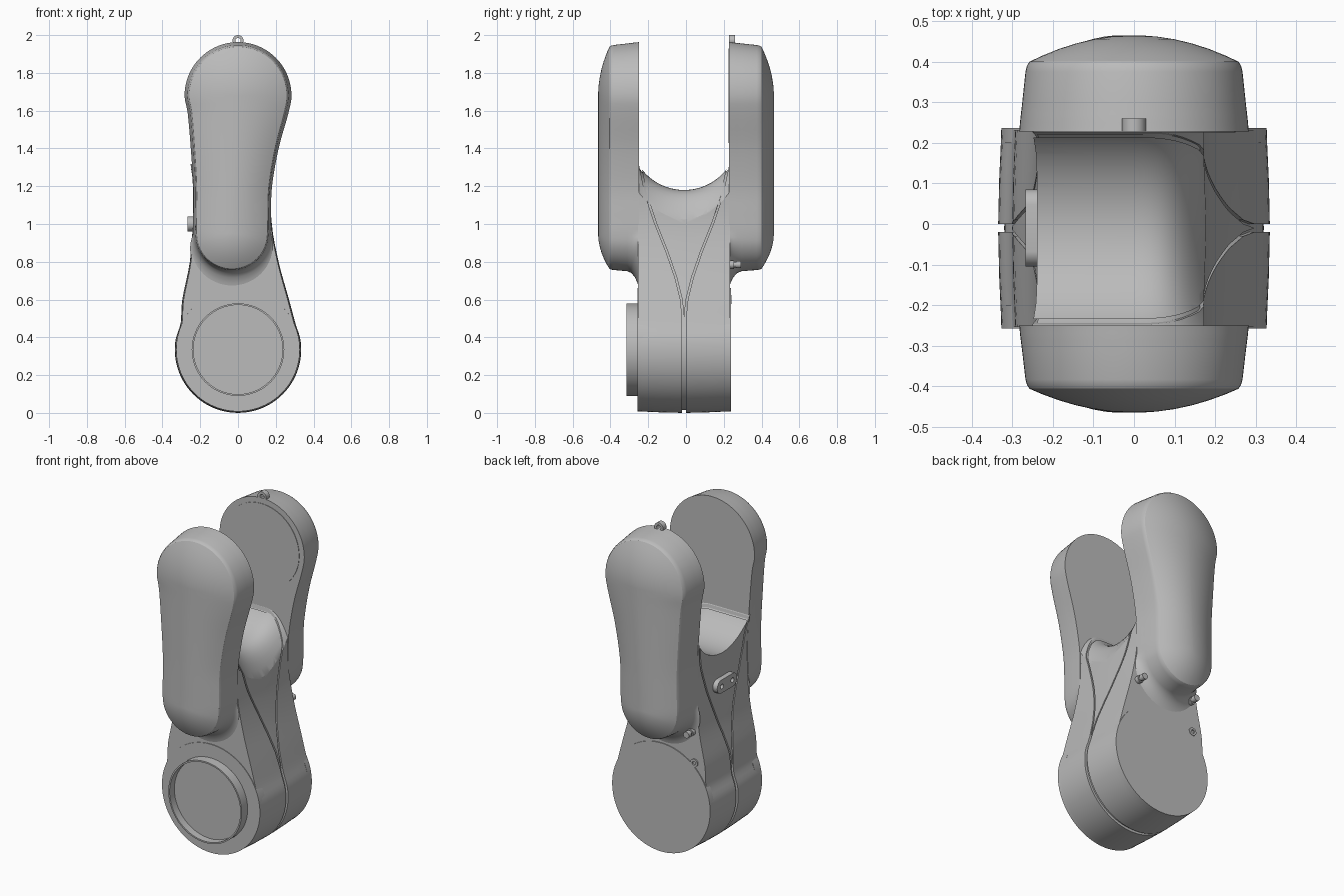
import bpy, bmesh
from math import radians, sin, cos, pi, sqrt
from mathutils import Vector

if "Cube" in bpy.data.objects:
    bpy.data.objects.remove(bpy.data.objects["Cube"])

grey = bpy.data.materials.new("cast grey")
grey.use_nodes = True
grey.diffuse_color = (0.5, 0.5, 0.5, 1)
grey.node_tree.nodes["Principled BSDF"].inputs["Base Color"].default_value = (0.5, 0.5, 0.5, 1)


def select(ob):
    bpy.ops.object.select_all(action='DESELECT')
    ob.select_set(True)
    bpy.context.view_layer.objects.active = ob


def smooth(ob):
    select(ob)
    bpy.ops.object.shade_smooth_by_angle(angle=radians(30))


def loft(name, rings, closed=False):
    """Skin a list of equal point rings, capped unless the loft closes on itself."""
    bm = bmesh.new()
    vs = [[bm.verts.new(p) for p in ring] for ring in rings]
    n = len(vs[0])
    pairs = list(zip(vs, vs[1:])) + ([(vs[-1], vs[0])] if closed else [])
    for a, b in pairs:
        for i in range(n):
            j = (i + 1) % n
            bm.faces.new((a[i], a[j], b[j], b[i]))
    if not closed:
        bm.faces.new(vs[0])
        bm.faces.new(vs[-1])
    bmesh.ops.recalc_face_normals(bm, faces=bm.faces)
    mesh = bpy.data.meshes.new(name)
    bm.to_mesh(mesh)
    bm.free()
    ob = bpy.data.objects.new(name, mesh)
    mesh.materials.append(grey)
    bpy.context.collection.objects.link(ob)
    smooth(ob)
    return ob


def turned(name, profile, cx, cz, closed=False, n=64):
    """Turn (radius, y) points around an axis along y."""
    return loft(name, [[(cx + r * cos(2 * pi * i / n), y, cz + r * sin(2 * pi * i / n))
                        for i in range(n)] for r, y in profile], closed)


def cut(ob, cutter):
    cutter.hide_render = True
    mod = ob.modifiers.new("cut", 'BOOLEAN')
    mod.object, mod.operation, mod.solver = cutter, 'DIFFERENCE', 'EXACT'
    select(ob)
    bpy.ops.object.modifier_apply(modifier=mod.name)
    bpy.data.objects.remove(cutter)


def arc(cx, cz, r, a0, a1, steps=11):
    return [(cx + r * cos(radians(a0 + (a1 - a0) * i / steps)),
             cz + r * sin(radians(a0 + (a1 - a0) * i / steps))) for i in range(steps + 1)]


def rounded(points, sub=4):
    """Closed smooth curve through the points."""
    pts = [Vector(p) for p in points]
    out = []
    for i in range(len(pts)):
        a, b, c, d = (pts[(i + k) % len(pts)] for k in (-1, 0, 1, 2))
        for s in range(sub):
            t = s / sub
            out.append(0.5 * (2 * b + (c - a) * t + (2 * a - 5 * b + 4 * c - d) * t * t
                              + (3 * b - a - 3 * c + d) * t ** 3))
    return out


def ring(outline, low, high, f, y, flare=0):
    """Outline drawn in towards its spine by f, with an optional skirt at the low end."""
    result = []
    for p in outline:
        t = min(1, max(0, (p.y - low[1]) / (high[1] - low[1])))
        s = Vector(low).lerp(Vector(high), t)
        d = p - s
        q = s + d * f + d.normalized() * flare * max(0, -d.normalized().y)
        result.append((q.x, y, q.y))
    return result


# Fork arms: tapered lobes with domed covers and a filleted root
arm_line = rounded(arc(0, 1.68, 0.283, -20, 200)
                   + [(-0.25, 1.4), (-0.237, 1.2), (-0.237, 1.05)]
                   + arc(-0.032, 0.95, 0.205, 180, 360, 9)
                   + [(0.175, 1.05), (0.18, 1.2), (0.215, 1.4)])
arm_profile = [(1, 0.228, 0.09), (0.997, 0.235, 0.06), (0.993, 0.25, 0.03),
               (0.985, 0.27, 0.008), (0.975, 0.295, 0), (0.945, 0.375, 0), (0.932, 0.39, 0)]
arm_profile += [(f, 0.465 - 0.068 * (f / 0.93) ** 2, 0)
                for f in (0.91, 0.8, 0.65, 0.5, 0.35, 0.2, 0.08, 0.01)]
for name, side, inner in (("back_arm", 1, 0.228), ("front_arm", -1, 0.25)):
    rings = []
    for f, y, flare in arm_profile:
        t = (y - 0.228) / (0.465 - 0.228)
        rings.append(ring(arm_line, (-0.032, 0.95), (0, 1.68), f,
                          side * (inner + t * (0.465 - inner)), flare))
    loft(name, rings)

# Joint body with a core that backs the seam grooves
body_line = rounded(arc(0, 0.335, 0.335, 155, 385, 14)
                    + [(0.27, 0.6), (0.215, 0.8), (0.179, 1.0), (0.18, 1.2), (0.212, 1.38),
                       (0.1, 1.42), (-0.1, 1.42),
                       (-0.25, 1.38), (-0.24, 1.2), (-0.24, 1.0), (-0.255, 0.8), (-0.295, 0.6)])


def body_part(name, scale, trim):
    stations = [(0.975, -0.254 + trim), (0.992, -0.13), (1, -0.01), (0.992, 0.11), (0.975, 0.232 - trim)]
    return loft(name, [ring(body_line, (0, 0.335), (-0.03, 1.2), f * scale, y) for f, y in stations])


def saddle_cutter(drop):
    """Round channel along x whose floor rolls off towards the left side."""
    rings = []
    for x in [-0.5, -0.1, 0] + [0.02 * i for i in range(1, 12)] + [0.5]:
        sag = 0.19 * min(1, max(0, x) / 0.19) ** 3 + drop
        rings.append([(x, -0.01 + 0.284 * cos(2 * pi * i / 72),
                       1.464 - sag + 0.284 * sin(2 * pi * i / 72)) for i in range(72)])
    return loft("saddle_cutter", rings)


def seam_cutter(side):
    """Thin strip, straight below and sweeping out to an arm above."""
    path = [(0.005, -0.1), (0.005, 0.5), (0.015, 0.6), (0.045, 0.72), (0.09, 0.85),
            (0.15, 1.0), (0.2, 1.15), (0.235, 1.32), (0.25, 1.5)]
    strip = [(-0.01 + side * (y + 0.005), z) for y, z in path]
    strip += [(-0.01 + side * (y - 0.005), z) for y, z in reversed(path)]
    return loft("seam_cutter", [[(x, y, z) for y, z in strip] for x in (-0.5, 0.5)])


body = body_part("body", 1, 0)
cut(body, saddle_cutter(0))
for side in (1, -1):
    cut(body, seam_cutter(side))
core = body_part("body_core", 0.955, 0.01)
cut(core, saddle_cutter(0.012))
smooth(body)
smooth(core)

# Lower joint faces and the hollow flange on the front
turned("back_joint_face", [(0.328, 0.2), (0.327, 0.237)], 0, 0.335, n=96)
turned("front_joint_face", [(0.328, -0.2), (0.327, -0.258)], 0, 0.335, n=96)
turned("front_flange", [(0.245, -0.24), (0.245, -0.315), (0.236, -0.315), (0.236, -0.27)], 0, 0.335)

# Bearing cover on the inner face of the back arm
turned("inner_bearing_cover", [(0.25, 0.23), (0.25, 0.225)], 0, 1.68)

# Cable lugs: eyes on the top of the back arm and the lower joint rim
for name, r, hole, cx, cz, y0, y1 in (("top_lug", 0.029, 0.014, 0, 1.971, 0.228, 0.26),
                                      ("rim_lug", 0.024, 0.011, -0.22, 0.6, 0.215, 0.24)):
    turned(name, [(r, y0), (r, y1), (hole, y1), (hole, y0)], cx, cz, True, 32)
loft("top_lug_foot", [[(-0.036, y, 1.94), (0.036, y, 1.94), (0.02, y, 1.957), (-0.02, y, 1.957)]
                      for y in (0.228, 0.26)])

# Cable pegs with collars below the back arm
for name, x in (("left_peg", 0.165), ("right_peg", -0.205)):
    turned(name, [(0.022, 0.2), (0.022, 0.255), (0.014, 0.255), (0.014, 0.265),
                  (0.019, 0.265), (0.019, 0.292)], x, 0.785, n=24)

# Oval connector plate with two sockets on the right side
oval = [(-0.01 + (0.055 if cos(a) > 0 else -0.055) + 0.04 * cos(a), 1 + 0.04 * sin(a))
        for a in (2 * pi * (i + 0.5) / 40 for i in range(40))]
plate = loft("connector_plate", [[(x, y, z) for y, z in oval] for x in (-0.225, -0.268)])
for y0 in (-0.06, 0.04):
    cut(plate, loft("socket_cutter", [[(x, y0 + 0.014 * cos(pi * i / 12), 1 + 0.014 * sin(pi * i / 12))
                                       for i in range(24)] for x in (-0.3, -0.25)]))
smooth(plate)
